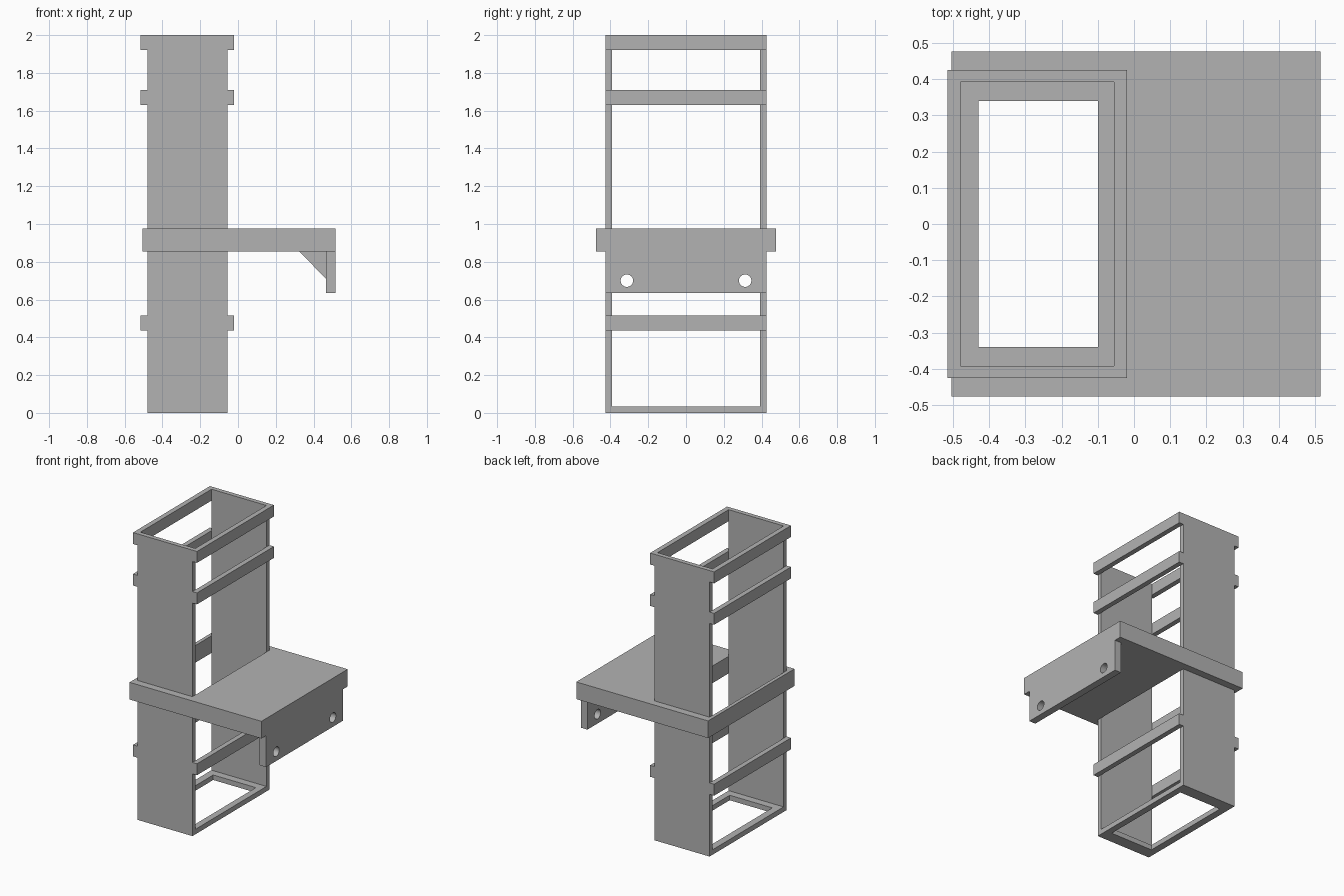
import bpy
import bmesh
import math
from mathutils import Matrix, Vector

cube = bpy.data.objects.get("Cube")
if cube:
    bpy.data.objects.remove(cube, do_unlink=True)

grey = bpy.data.materials.new("plain grey")
grey.use_nodes = True
colour = (0.45, 0.45, 0.45, 1)
grey.diffuse_color = colour
grey.node_tree.nodes["Principled BSDF"].inputs["Base Color"].default_value = colour


def finish(name, bm):
    bmesh.ops.recalc_face_normals(bm, faces=bm.faces)
    mesh = bpy.data.meshes.new(name)
    bm.to_mesh(mesh)
    bm.free()
    mesh.materials.append(grey)
    obj = bpy.data.objects.new(name, mesh)
    bpy.context.collection.objects.link(obj)
    return obj


def box(name, xs, ys, zs):
    bm = bmesh.new()
    lo, hi = Vector((xs[0], ys[0], zs[0])), Vector((xs[1], ys[1], zs[1]))
    bmesh.ops.create_cube(bm, size=1, matrix=Matrix.LocRotScale((lo + hi) / 2, None, hi - lo))
    return finish(name, bm)


def frame(name, outer, inner, zs):
    """Slab with a rectangular opening; rectangles are (x0, x1, half depth)."""
    bm = bmesh.new()
    rings = []
    for x0, x1, y in (outer, inner):
        for z in zs:
            rings.append([bm.verts.new((x, s, z)) for x, s in
                          ((x0, -y), (x1, -y), (x1, y), (x0, y))])
    ob, ot, ib, it = rings
    for a, b in ((ob, ot), (ot, it), (it, ib), (ib, ob)):
        for i in range(4):
            j = (i + 1) % 4
            bm.faces.new((a[i], a[j], b[j], b[i]))
    return finish(name, bm)


def cut(target, cutter):
    mod = target.modifiers.new("hole", 'BOOLEAN')
    mod.operation = 'DIFFERENCE'
    mod.solver = 'EXACT'
    mod.object = cutter
    cutter.hide_render = True
    cutter.hide_set(True)


BACK, FRONT, WIDE, INNER = -0.48, -0.055, 0.425, 0.393

# Tower: two side panels on an open base
for side, s in (("left", 1), ("right", -1)):
    box(side + "_side_panel", (BACK, FRONT), sorted((s * INNER, s * WIDE)), (0.035, 2))
frame("base_frame", (BACK, FRONT, WIDE), (-0.43, -0.10, 0.34), (0, 0.035))

# Cross rails on both open faces
for level, z0, z1 in (("lower", 0.435, 0.515), ("upper", 1.63, 1.71), ("top", 1.92, 2)):
    box(level + "_inner_rail", (FRONT, -0.02), (-WIDE, WIDE), (z0, z1))
    box(level + "_outer_rail", (-0.515, BACK), (-WIDE, WIDE), (z0, z1))

# Shelf wrapped round the tower
frame("shelf", (-0.505, 0.515, 0.477), (BACK, FRONT, WIDE), (0.855, 0.975))

# Hanging plate with two round holes
plate = box("hanging_plate", (0.465, 0.515), (-WIDE, WIDE), (0.635, 0.855))
for side, y in (("left", 0.313), ("right", -0.313)):
    bm = bmesh.new()
    bmesh.ops.create_cone(bm, cap_ends=True, segments=32, radius1=0.033, radius2=0.033, depth=0.2,
                          matrix=Matrix.Translation((0.49, y, 0.70)) @ Matrix.Rotation(math.pi / 2, 4, 'Y'))
    cut(plate, finish(side + "_hole_cutter", bm))

# Triangular brace behind the plate
bm = bmesh.new()
tri = bm.faces.new([bm.verts.new((x, -0.02, z)) for x, z in
                    ((0.325, 0.855), (0.465, 0.71), (0.465, 0.855))])
out = bmesh.ops.extrude_face_region(bm, geom=[tri])
bmesh.ops.translate(bm, vec=(0, 0.04, 0),
                    verts=[v for v in out["geom"] if isinstance(v, bmesh.types.BMVert)])
finish("plate_brace", bm)
